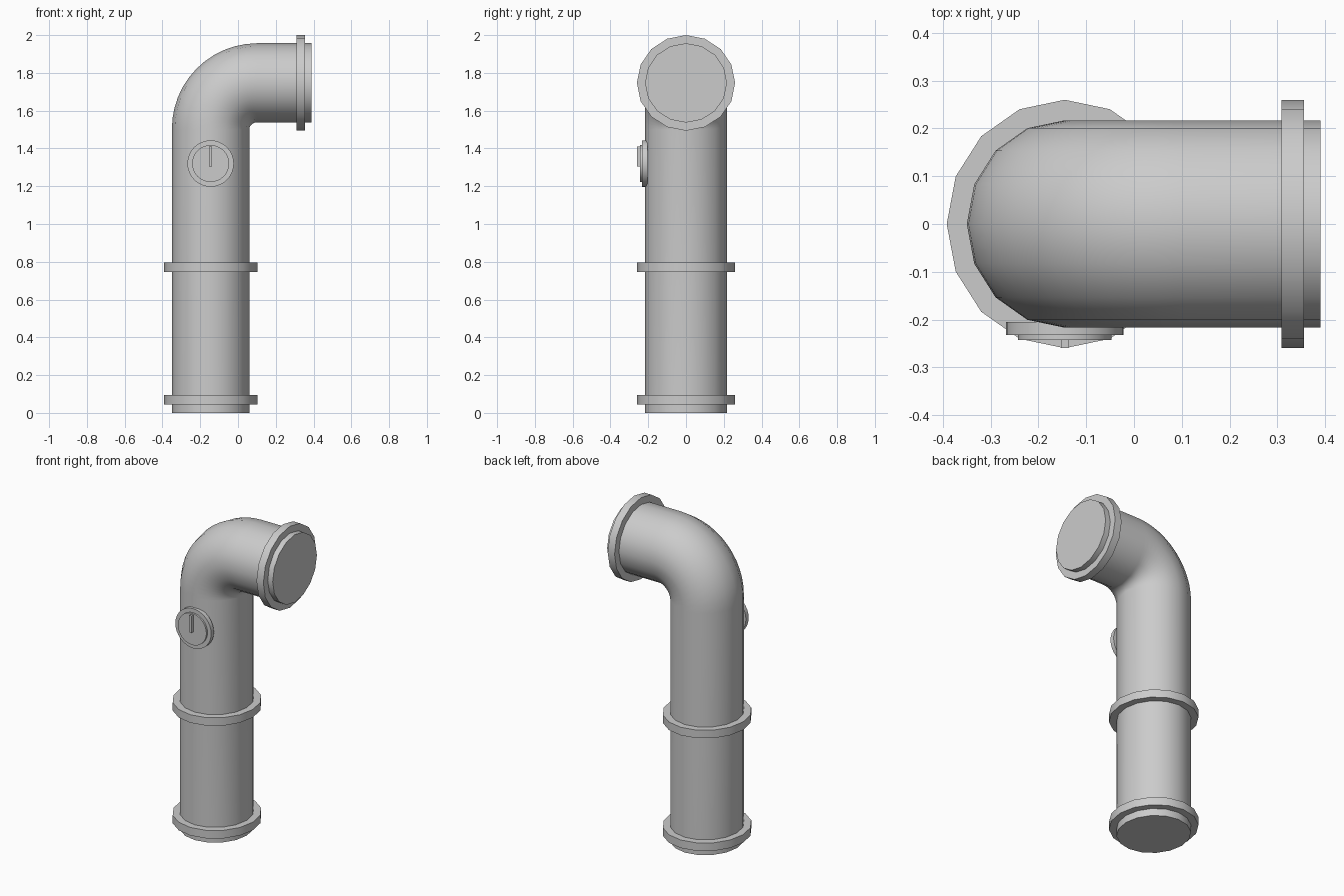
import bpy
import bmesh
import math
from mathutils import Vector

cube = bpy.data.objects.get("Cube")
if cube:
    bpy.data.objects.remove(cube, do_unlink=True)

grey = bpy.data.materials.new("pipe grey")
grey.use_nodes = True
colour = (0.6, 0.6, 0.6, 1)
grey.diffuse_color = colour
grey.node_tree.nodes["Principled BSDF"].inputs["Base Color"].default_value = colour

SIDES = 16
AXIS_X = -0.145     # centre line of the upright
AXIS_Z = 1.747      # centre line of the outlet
BEND = 0.245        # bend radius along the centre line
BEND_STEPS = 12


def finish(name, bm):
    """Turn a bmesh into a named, smooth-by-angle grey object."""
    bmesh.ops.recalc_face_normals(bm, faces=bm.faces)
    mesh = bpy.data.meshes.new(name)
    bm.to_mesh(mesh)
    bm.free()
    obj = bpy.data.objects.new(name, mesh)
    bpy.context.collection.objects.link(obj)
    mesh.materials.append(grey)
    bpy.ops.object.select_all(action="DESELECT")
    obj.select_set(True)
    bpy.context.view_layer.objects.active = obj
    bpy.ops.object.shade_smooth_by_angle(angle=math.radians(30))
    return obj


def loft(name, stations, sides=SIDES):
    """Skin capped elliptical sections: (centre, axis u, axis v)."""
    bm = bmesh.new()
    loops = []
    for centre, u, v in stations:
        angles = [math.tau * i / sides for i in range(sides)]
        loops.append([bm.verts.new(centre + u * math.cos(a) + v * math.sin(a))
                      for a in angles])
    for a, b in zip(loops, loops[1:]):
        for i in range(sides):
            j = (i + 1) % sides
            bm.faces.new((a[i], a[j], b[j], b[i]))
    bm.faces.new(loops[0])
    bm.faces.new(loops[-1])
    return finish(name, bm)


def upright(z, rx, ry):
    return Vector((AXIS_X, 0, z)), Vector((rx, 0, 0)), Vector((0, ry, 0))


def outlet(x, rz, ry):
    return Vector((x, 0, AXIS_Z)), Vector((0, 0, -rz)), Vector((0, ry, 0))


def facing(y, r):
    return Vector((AXIS_X, y, 1.32)), Vector((r, 0, 0)), Vector((0, 0, r))


# Pipe: upright, quarter bend, outlet
path = [upright(0, 0.205, 0.217)]
pivot = Vector((AXIS_X + BEND, 0, AXIS_Z - BEND))
for i in range(BEND_STEPS + 1):
    t = i / BEND_STEPS
    a = t * math.pi / 2
    outward = Vector((-math.cos(a), 0, math.sin(a)))
    radius = 0.205 + 0.005 * t
    path.append((pivot + outward * BEND, -outward * radius, Vector((0, 0.217, 0))))
path.append(outlet(0.39, 0.21, 0.217))
loft("bent_pipe", path)

# Collars around the pipe
for name, z in (("base_collar", 0.045), ("middle_collar", 0.745)):
    loft(name, [upright(z, 0.247, 0.26), upright(z + 0.05, 0.247, 0.26)])
loft("outlet_collar", [outlet(0.309, 0.253, 0.26), outlet(0.356, 0.253, 0.26)])

# Round dial with a raised pointer
loft("dial_base", [facing(-0.205, 0.123), facing(-0.232, 0.123)], 32)
loft("dial_face", [facing(-0.225, 0.098), facing(-0.243, 0.098)], 32)
bm = bmesh.new()
bmesh.ops.create_cube(bm, size=1)
bmesh.ops.scale(bm, vec=(0.016, 0.025, 0.105), verts=bm.verts)
bmesh.ops.translate(bm, vec=(AXIS_X, -0.2475, 1.358), verts=bm.verts)
finish("dial_pointer", bm)
